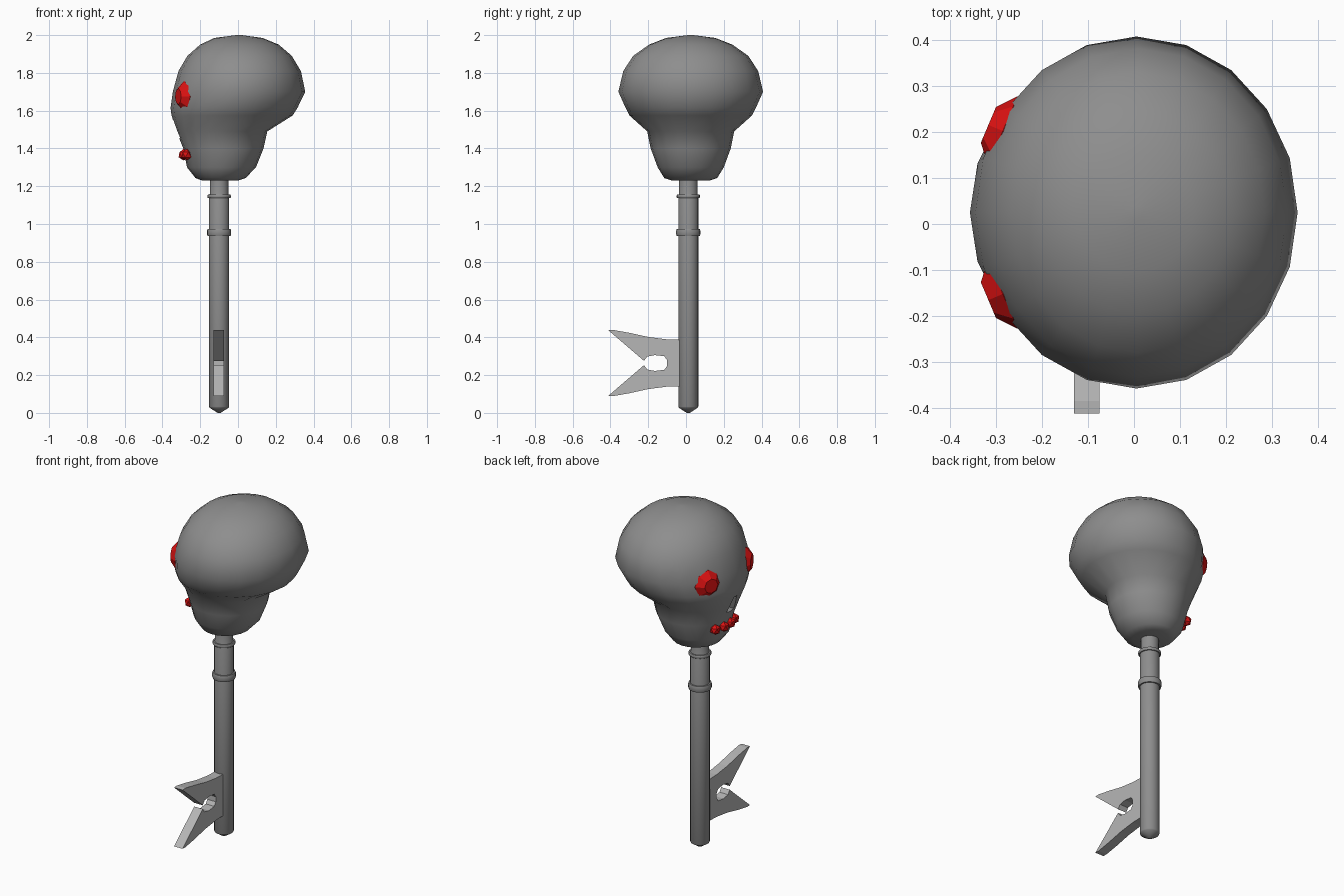
import bpy, bmesh, math
from mathutils import Vector

if "Cube" in bpy.data.objects:
    bpy.data.objects.remove(bpy.data.objects["Cube"])

CY = 0.025      # symmetry plane of the skull


def material(name, rgb):
    m = bpy.data.materials.new(name)
    m.diffuse_color = (*rgb, 1)
    m.use_nodes = True
    m.node_tree.nodes["Principled BSDF"].inputs["Base Color"].default_value = m.diffuse_color
    return m


DARK = material("dark metal", (0.27, 0.27, 0.27))
LIGHT = material("light metal", (0.47, 0.47, 0.47))
RED = material("red gem", (0.72, 0.006, 0.006))


def finish(bm, name, mat, smooth=None):
    bmesh.ops.recalc_face_normals(bm, faces=bm.faces)
    me = bpy.data.meshes.new(name)
    bm.to_mesh(me)
    bm.free()
    ob = bpy.data.objects.new(name, me)
    bpy.context.collection.objects.link(ob)
    me.materials.append(mat)
    if smooth:
        bpy.ops.object.select_all(action='DESELECT')
        ob.select_set(True)
        bpy.context.view_layer.objects.active = ob
        bpy.ops.object.shade_smooth_by_angle(angle=math.radians(smooth))
    return ob


def loft(sections, n):
    """Stack elliptical sections (z, x centre, x radius, y radius), capped."""
    bm = bmesh.new()
    rings = []
    for z, c, a, b in sections:
        rings.append([bm.verts.new((c + a * math.cos(2 * math.pi * i / n),
                                    b * math.sin(2 * math.pi * i / n), z))
                      for i in range(n)])
    for r0, r1 in zip(rings, rings[1:]):
        for i in range(n):
            j = (i + 1) % n
            bm.faces.new((r0[i], r0[j], r1[j], r1[i]))
    bm.faces.new(rings[0])
    bm.faces.new(rings[-1])
    return bm


def lathe(profile, n):
    return loft([(z, 0, r, r) for r, z in profile], n)


def prism(points, thickness):
    """Extrude a y-z outline along x, centred on x = 0."""
    bm = bmesh.new()
    f = bm.faces.new([bm.verts.new((-thickness / 2, y, z)) for y, z in points])
    ext = bmesh.ops.extrude_face_region(bm, geom=[f])
    bmesh.ops.translate(bm, vec=(thickness, 0, 0),
                        verts=[v for v in ext["geom"] if isinstance(v, bmesh.types.BMVert)])
    return bm


# Skull: z, face x, back x, half width
outline = [
    (1.23, -0.19, 0.0, 0.10), (1.243, -0.225, 0.04, 0.14),
    (1.30, -0.27, 0.095, 0.175), (1.40, -0.29, 0.135, 0.212),
    (1.49, -0.325, 0.155, 0.23), (1.575, -0.352, 0.29, 0.325),
    (1.615, -0.357, 0.315, 0.345), (1.70, -0.345, 0.356, 0.383),
    (1.81, -0.315, 0.333, 0.357), (1.89, -0.268, 0.285, 0.305),
    (1.95, -0.20, 0.215, 0.22), (1.985, -0.125, 0.13, 0.13),
    (2.0, -0.01, 0.02, 0.015)]
skull = finish(loft([(z, (f + b) / 2, (b - f) / 2, w) for z, f, b, w in outline], 20),
               "skull", DARK, 65)
skull.location.y = CY

# Nose opening cut into the face
nose = finish(prism([(-0.035, 1.455), (0.035, 1.455), (0.012, 1.55), (-0.012, 1.55)], 0.1),
              "nose_cutter", DARK)
nose.location = (-0.33, CY, 0)
nose.hide_render = True
nose.hide_viewport = True
cut = skull.modifiers.new("nose", 'BOOLEAN')
cut.operation = 'DIFFERENCE'
cut.object = nose

# Faceted gem eyes
for side, label in ((-1, "right"), (1, "left")):
    eye = finish(lathe([(0.05, -0.05), (0.082, -0.012), (0.082, 0.006), (0.042, 0.04)], 8),
                 label + "_eye_gem", RED)
    out = Vector((-0.92, side * 0.39, 0))
    eye.rotation_euler = out.to_track_quat('Z', 'Y').to_euler()
    eye.location = (-0.28, CY + side * 0.175, 1.675)

# Small gems for teeth
for k, (x, off) in enumerate(((-0.271, -0.088), (-0.287, -0.03), (-0.287, 0.03), (-0.271, 0.088))):
    bm = bmesh.new()
    bmesh.ops.create_icosphere(bm, subdivisions=1, radius=0.031)
    tooth = finish(bm, f"tooth_gem_{k + 1}", RED)
    tooth.location = (x, CY, 1.367)
    tooth.location.y += off

# Shaft with pointed end and collars
shaft = finish(lathe([(0.008, 0), (0.05, 0.027), (0.053, 0.033), (0.053, 1.15),
                      (0.049, 1.16), (0.049, 1.26)], 20), "shaft", DARK, 35)
shaft.location = (-0.1, 0.012, 0)
for name, z, h, r in (("lower_collar", 0.955, 0.036, 0.064), ("upper_collar", 1.146, 0.018, 0.062)):
    collar = finish(lathe([(0.052, -h / 2), (r - 0.003, -h / 2), (r, -h / 4), (r, h / 4),
                           (r - 0.003, h / 2), (0.048, h / 2)], 20), name, DARK, 50)
    collar.location = (-0.1, 0.012, z)

# Forked key bit, mirrored about its middle height
half = [(0.0, 0.122), (-0.1, 0.125), (-0.2, 0.138), (-0.3, 0.16), (-0.385, 0.175),
        (-0.412, 0.174), (-0.222, 0.011), (-0.206, 0.034), (-0.165, 0.042),
        (-0.115, 0.036), (-0.1, 0.015)]
bit = finish(prism(half + [(y, -z) for y, z in reversed(half)], 0.056), "key_bit", LIGHT)
bit.location = (-0.103, 0, 0.264)
